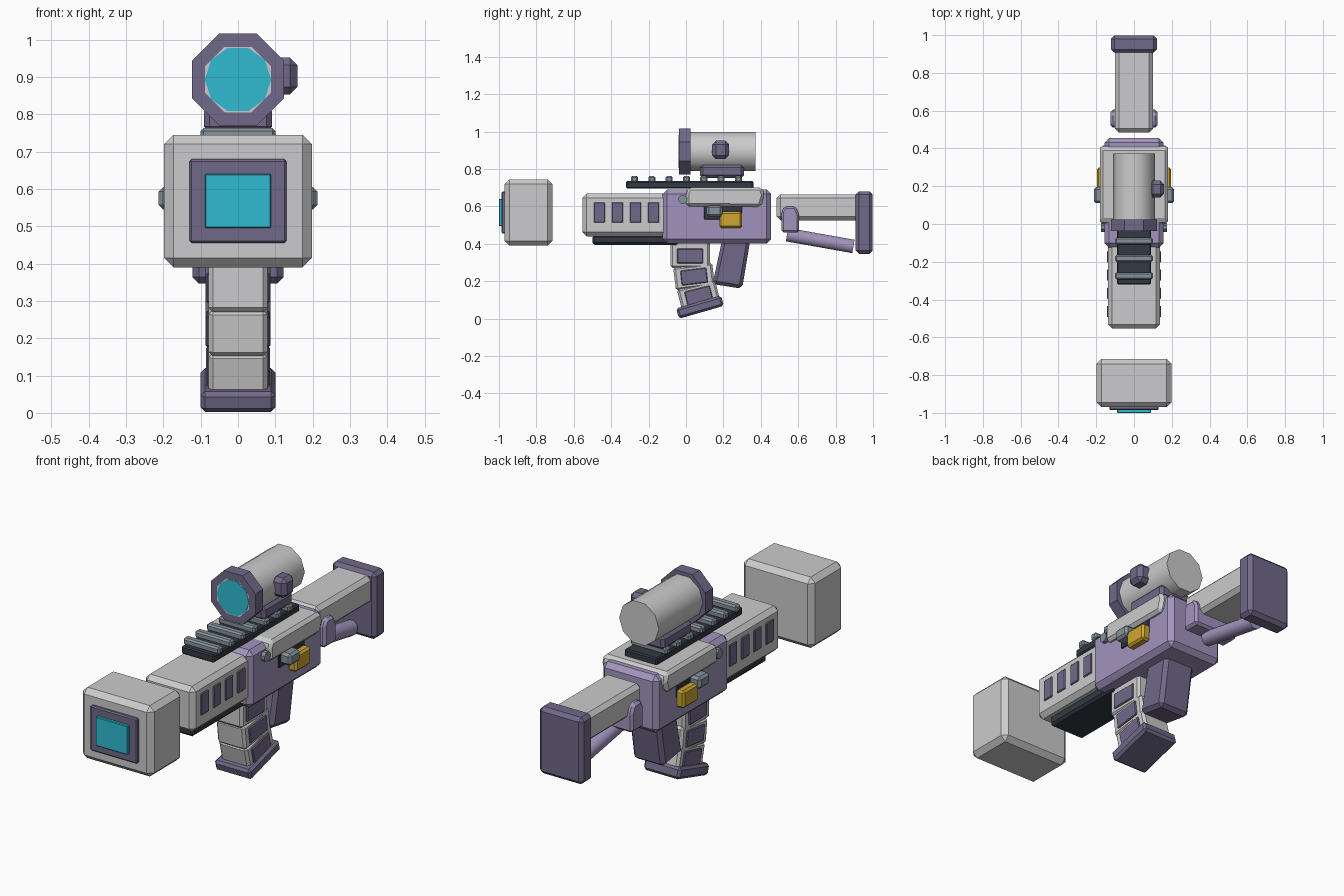
import bpy, bmesh, math
from mathutils import Matrix, Vector

if "Cube" in bpy.data.objects:
    bpy.data.objects.remove(bpy.data.objects["Cube"])


def material(name, r, g, b):
    m = bpy.data.materials.new(name)
    m.diffuse_color = (r, g, b, 1)
    m.use_nodes = True
    m.node_tree.nodes["Principled BSDF"].inputs["Base Color"].default_value = m.diffuse_color
    return m


GRAY = material("light gray", .60, .60, .61)
PURPLE = material("dark purple", .165, .14, .25)
LILAC = material("light purple", .36, .295, .51)
SLATE = material("dark slate", .033, .042, .056)
STEEL = material("blue gray", .24, .29, .34)
CYAN = material("cyan", .028, .50, .64)
GOLD = material("gold", .62, .38, .028)


def finish(name, bm, mat, bevel=0):
    """Bevel, recalculate and link a mesh."""
    bmesh.ops.recalc_face_normals(bm, faces=bm.faces)
    if bevel:
        bmesh.ops.bevel(bm, geom=bm.edges[:], offset=bevel, segments=1,
                        affect='EDGES', clamp_overlap=True)
    me = bpy.data.meshes.new(name)
    bm.to_mesh(me)
    bm.free()
    me.materials.append(mat)
    ob = bpy.data.objects.new(name, me)
    bpy.context.collection.objects.link(ob)
    return ob


def box(name, mat, x, y, z, bevel=0.0, tilt=0.0):
    """Box from three (low, high) ranges, tilted about x through its centre."""
    lo, hi = Vector((x[0], y[0], z[0])), Vector((x[1], y[1], z[1]))
    bm = bmesh.new()
    bmesh.ops.create_cube(bm, size=1, matrix=Matrix.Diagonal((*(hi - lo), 1)))
    ob = finish(name, bm, mat, bevel)
    ob.location = (lo + hi) / 2
    ob.rotation_euler.x = math.radians(tilt)
    return ob


def wide(name, mat, half, y, z, bevel=0.0, tilt=0.0):
    return box(name, mat, (-half, half), y, z, bevel, tilt)


def side(name, mat, x, y, z, bevel=0.0, tilt=0.0):
    """The same box on the left and right."""
    box(name + "_right", mat, x, y, z, bevel, tilt)
    box(name + "_left", mat, (-x[1], -x[0]), y, z, bevel, tilt)


def prism(name, mat, sides, radius, start, end, phase=0.0, bevel=0.0, smooth=False):
    """Regular prism between two points."""
    start, end = Vector(start), Vector(end)
    axis = (end - start).normalized()
    u = Vector((0, 0, 1)) if abs(axis.x) > .9 else Vector((1, 0, 0))
    v = axis.cross(u).normalized()
    bm = bmesh.new()
    rings = []
    for p in (start, end):
        ring = []
        for i in range(sides):
            a = math.tau * (i + phase) / sides
            ring.append(bm.verts.new(p + radius * (u * math.cos(a) + v * math.sin(a))))
        rings.append(ring)
    a, b = rings
    for i in range(sides):
        j = (i + 1) % sides
        bm.faces.new((a[i], a[j], b[j], b[i])).smooth = smooth
    bm.faces.new(a)
    bm.faces.new(b)
    return finish(name, bm, mat, bevel)


def profile(name, mat, pts, half, bevel=0.0):
    """Side profile of (y, z) points extruded across x."""
    bm = bmesh.new()
    a = [bm.verts.new((-half, y, z)) for y, z in pts]
    b = [bm.verts.new((half, y, z)) for y, z in pts]
    bm.faces.new(a)
    bm.faces.new(b)
    for i in range(len(pts)):
        j = (i + 1) % len(pts)
        bm.faces.new((a[i], a[j], b[j], b[i]))
    return finish(name, bm, mat, bevel)


# Floating muzzle block with screen
wide("muzzle_block", GRAY, .198, (-.97, -.715), (.39, .745), .025)
wide("muzzle_frame", PURPLE, .13, (-.986, -.93), (.455, .68), .006)
wide("muzzle_screen", CYAN, .089, (-1.0, -.95), (.495, .64), .003)

# Handguard with side vents and lower rail
wide("handguard", GRAY, .138, (-.553, -.06), (.44, .668), .022)
for i in range(4):
    c = -.463 + i * .0965
    side(f"vent_{i}", PURPLE, (.125, .144), (c - .03, c + .03), (.513, .622), .004)
wide("lower_rail", SLATE, .10, (-.5, -.04), (.394, .448), .012)

# Receiver and upper cover
wide("receiver", LILAC, .156, (-.125, .455), (.402, .69), .024)
profile("upper_cover", GRAY, [(0, .60), (0, .675), (.015, .702), (.405, .702),
                              (.42, .66), (.40, .598)], .18, .02)
for s in (-1, 1):
    prism(f"receiver_pin_{s}", STEEL, 8, .025, (s * .14, -.018, .637),
          (s * .176, -.018, .637), .5)

# Side port, bolt handle and gold switch
side("port", SLATE, (.14, .162), (.095, .30), (.53, .612), .004)
side("bolt_handle", STEEL, (.15, .213), (.11, .195), (.545, .605), .012)
side("switch", GOLD, (.15, .197), (.178, .30), (.485, .573), .01)

# Top rail and its teeth
wide("top_rail", SLATE, .09, (-.32, .36), (.695, .735), .006)
for i in range(7):
    c = -.275 + i * .0925
    wide(f"rail_tooth_{i}", STEEL, .10, (c - .019, c + .019), (.728, .763), .008)

# Scope
SZ = .893
wide("scope_mount", PURPLE, .091, (.075, .31), (.752, .822), .015)
prism("scope_tube", GRAY, 10, .11, (0, 0, SZ), (0, .372, SZ), smooth=True)
prism("scope_ring", PURPLE, 8, .133, (0, -.038, SZ), (0, .023, SZ), .5)
prism("scope_rim", GRAY, 8, .095, (0, -.039, SZ), (0, -.02, SZ), .5)
prism("scope_lens", CYAN, 10, .089, (0, -.041, SZ), (0, -.02, SZ))
box("scope_knob", PURPLE, (.08, .159), (.14, .23), (.853, .952), .02)

# Curved magazine: three tilted segments with side panels, then a foot
for i, (cy, cz, h, t) in enumerate([(.022, .345, .15, 0), (.043, .225, .125, 7),
                                    (.068, .122, .125, 14)]):
    wide(f"magazine_segment_{i}", GRAY, .079, (cy - .105, cy + .105),
         (cz - h / 2, cz + h / 2), .012, t)
    pz = .335 if i == 0 else cz
    side(f"magazine_panel_{i}", PURPLE, (.07, .086), (cy - .07, cy + .07),
         (pz - .04, pz + .04), .004, t)
wide("magazine_foot", PURPLE, .10, (-.05, .2), (.033, .09), .012, 16)

# Rear grip
profile("rear_grip", PURPLE, [(.195, .43), (.345, .43), (.30, .16), (.142, .185)], .087, .018)

# Floating stock, bracket, strut and butt plate
wide("stock", GRAY, .10, (.485, .93), (.525, .664), .02)
profile("stock_bracket", LILAC, [(.51, .46), (.605, .46), (.605, .56), (.585, .60),
                                 (.53, .60), (.51, .575)], .124, .012)
prism("stock_strut", LILAC, 10, .038, (0, .54, .449), (0, .895, .386), smooth=True)
wide("butt_plate", PURPLE, .122, (.907, .998), (.346, .681), .018)
